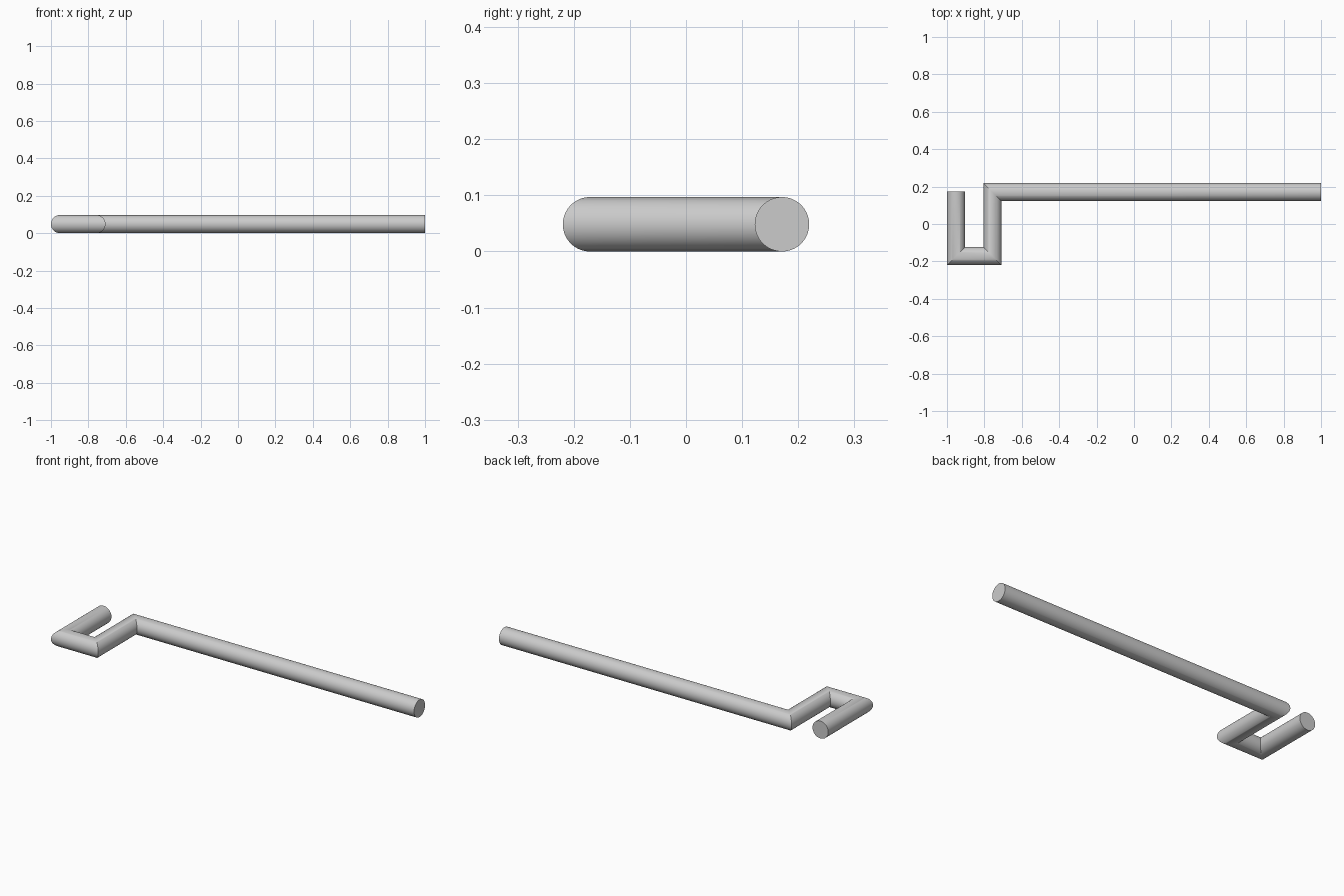
import bpy, bmesh, math
from mathutils import Vector

cube = bpy.data.objects.get("Cube")
if cube:
    bpy.data.objects.remove(cube, do_unlink=True)

RADIUS = 0.0485
SIDES = 64
UP = Vector((0, 0, 1))

# Centre line of the bent rod: short hook end, then the long straight arm
path = [Vector((x, y, RADIUS)) for x, y in (
    (-0.9515, 0.175), (-0.9515, -0.171), (-0.757, -0.171),
    (-0.757, 0.171), (1.0, 0.171))]

# Grey metal
metal = bpy.data.materials.new("grey_metal")
metal.use_nodes = True
colour = (0.6, 0.6, 0.6, 1)
metal.diffuse_color = colour
metal.node_tree.nodes["Principled BSDF"].inputs["Base Color"].default_value = colour


def mitre(i):
    """Sideways vector of the cross-section at path point i."""
    sides = [UP.cross((b - a).normalized())
             for a, b in zip(path, path[1:])][max(i - 1, 0):i + 1]
    total = sum(sides, Vector())
    return total * (2 / total.length_squared) if len(sides) == 2 else total


# Rod with mitred corners and flat ends
bm = bmesh.new()
rings = []
for i, p in enumerate(path):
    side = mitre(i)
    angles = [2 * math.pi * k / SIDES for k in range(SIDES)]
    rings.append([bm.verts.new(p + RADIUS * (side * math.cos(a) + UP * math.sin(a)))
                  for a in angles])
for r, s in zip(rings, rings[1:]):
    for k in range(SIDES):
        n = (k + 1) % SIDES
        bm.faces.new((r[k], r[n], s[n], s[k]))
bm.faces.new(rings[0])
bm.faces.new(rings[-1])
bmesh.ops.recalc_face_normals(bm, faces=bm.faces)

mesh = bpy.data.meshes.new("bent_rod")
bm.to_mesh(mesh)
bm.free()
mesh.materials.append(metal)
rod = bpy.data.objects.new("bent_rod", mesh)
bpy.context.collection.objects.link(rod)

# Smooth tube, crisp ends and mitres
bpy.ops.object.select_all(action="DESELECT")
rod.select_set(True)
bpy.context.view_layer.objects.active = rod
bpy.ops.object.shade_smooth_by_angle(angle=math.radians(30))
